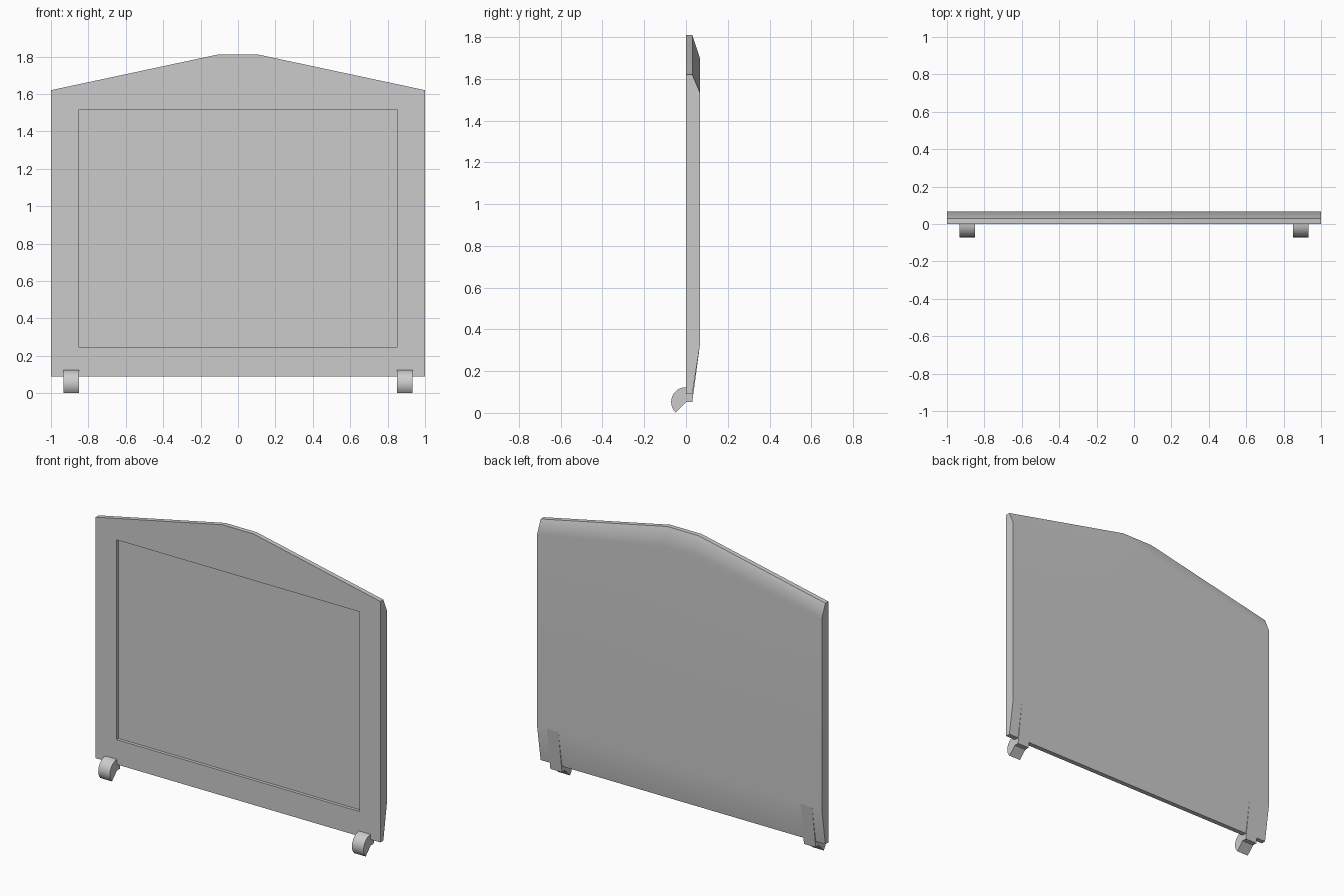
import bpy, bmesh
from math import cos, sin, radians

cube = bpy.data.objects.get("Cube")
if cube:
    bpy.data.objects.remove(cube)

grey = bpy.data.materials.new("light_grey")
grey.use_nodes = True
colour = (0.6, 0.6, 0.6, 1)
grey.diffuse_color = colour
grey.node_tree.nodes["Principled BSDF"].inputs["Base Color"].default_value = colour

FRONT, MID, BACK = 0.0, 0.03, 0.066


def finish(name, bm, angle):
    bmesh.ops.recalc_face_normals(bm, faces=bm.faces[:])
    mesh = bpy.data.meshes.new(name)
    bm.to_mesh(mesh)
    bm.free()
    mesh.materials.append(grey)
    ob = bpy.data.objects.new(name, mesh)
    bpy.context.collection.objects.link(ob)
    bpy.ops.object.select_all(action='DESELECT')
    ob.select_set(True)
    bpy.context.view_layer.objects.active = ob
    bpy.ops.object.shade_smooth_by_angle(angle=radians(angle))
    return ob


def ring(bm, y, points):
    return [bm.verts.new((x, y, z)) for x, z in points]


def bridge(bm, a, b):
    for i in range(len(a)):
        j = (i + 1) % len(a)
        bm.faces.new((a[i], a[j], b[j], b[i]))


def outline(bottom, shoulder, peak):
    return [(-1, bottom), (1, bottom), (1, shoulder),
            (0.11, peak), (-0.11, peak), (-1, shoulder)]


# Panel: recessed front, straight rim, back tapered at top and bottom
bm = bmesh.new()
front = ring(bm, FRONT, outline(0.09, 1.62, 1.81))
mid = ring(bm, MID, outline(0.09, 1.62, 1.81))
back = ring(bm, BACK, outline(0.32, 1.535, 1.70))
bridge(bm, front, mid)
bridge(bm, mid, back)
bm.faces.new(back)

# Rectangular recess in the front
window = [(-0.853, 0.247), (0.853, 0.247), (0.853, 1.515), (-0.853, 1.515)]
lip = ring(bm, FRONT, window)
floor = ring(bm, 0.02, window)
bridge(bm, lip, floor)
bm.faces.new(floor)
for a, b, c, d in ((0, 1, 1, 0), (1, 2, 2, 1), (5, 0, 0, 3)):
    bm.faces.new((front[a], front[b], lip[c], lip[d]))
bm.faces.new((front[2], front[3], front[4], front[5], lip[3], lip[2]))
panel = finish("panel", bm, 25)
panel.modifiers.new("even_shading", 'WEIGHTED_NORMAL').keep_sharp = True


def extrude_profile(name, profile, x0, x1, angle):
    bm = bmesh.new()
    ends = [[bm.verts.new((x, y, z)) for y, z in profile] for x in (x0, x1)]
    bridge(bm, *ends)
    for end in ends:
        bm.faces.new(end)
    return finish(name, bm, angle)


# Hinges: rounded hook in front, tapered rib along the lower back
pivot, radius = 0.052, 0.071
hook = [(0.0, pivot)]
for i in range(13):
    t = radians(90 + 135 * i / 12)
    hook.append((radius * cos(t), pivot + radius * sin(t)))
rib = [(FRONT, pivot), (MID, pivot), (BACK, 0.32), (0.03, 0.32), (FRONT, 0.12)]

for side, s in (("left", 1), ("right", -1)):
    extrude_profile(side + "_hinge_hook", hook, s * 0.85, s * 0.932, 30)
    extrude_profile(side + "_hinge_rib", rib, s * 0.85, s * 0.932, 20)
